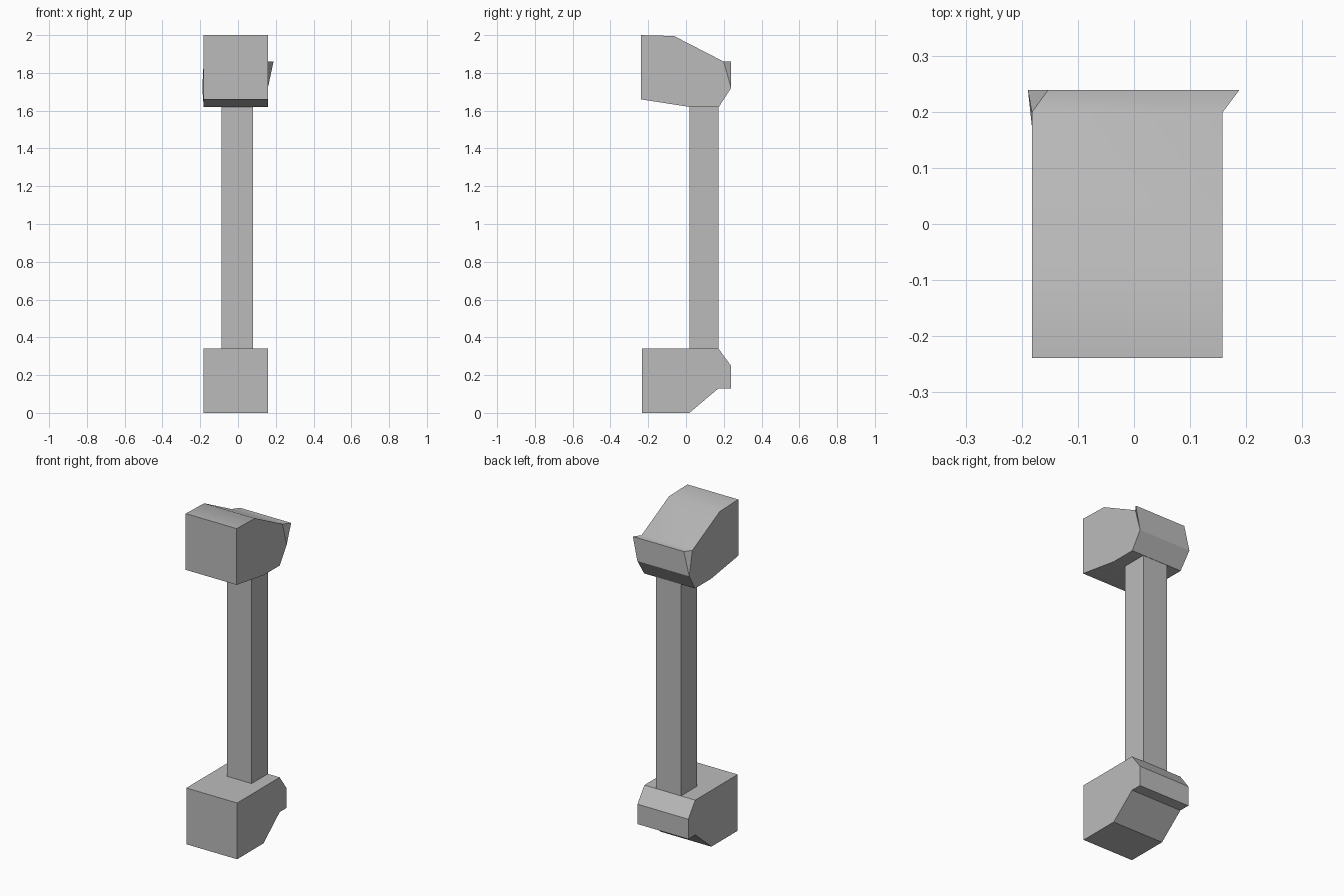
import bpy
import bmesh
import math

cube = bpy.data.objects.get("Cube")
if cube:
    bpy.data.objects.remove(cube, do_unlink=True)

grey = bpy.data.materials.new("plain grey")
grey.use_nodes = True
colour = (0.5, 0.5, 0.5, 1)
grey.diffuse_color = colour
grey.node_tree.nodes["Principled BSDF"].inputs["Base Color"].default_value = colour

X_MIN, X_MAX = -0.182, 0.158


def extrude_profile(name, profile, x_min=X_MIN, x_max=X_MAX, shifts={}, folds=()):
    """Span a (y, z) outline across x; shifts move ends, folds crease the sides."""
    bm = bmesh.new()
    ends = []
    for side, x in enumerate((x_min, x_max)):
        ends.append([bm.verts.new((x + shifts.get(i, (0, 0))[side], y, z))
                     for i, (y, z) in enumerate(profile)])
    n = len(profile)
    for i in range(n):
        j = (i + 1) % n
        bm.faces.new((ends[0][i], ends[0][j], ends[1][j], ends[1][i]))
    for ring in ends:
        cap = bm.faces.new(ring)
        for a, b in folds:
            for face in set(ring[a].link_faces) & set(ring[b].link_faces):
                if len(face.verts) > 3:
                    bmesh.utils.face_split(face, ring[a], ring[b])
    bmesh.ops.recalc_face_normals(bm, faces=bm.faces)
    mesh = bpy.data.meshes.new(name)
    bm.to_mesh(mesh)
    bm.free()
    mesh.materials.append(grey)
    obj = bpy.data.objects.new(name, mesh)
    bpy.context.collection.objects.link(obj)
    return obj


# Lower block with a bevelled rear lip and sloping underside
extrude_profile("lower_block", [
    (-0.234, 0), (0.018, 0), (0.172, 0.13), (0.238, 0.13),
    (0.238, 0.25), (0.172, 0.34), (-0.234, 0.34)])

# Square post between the blocks
extrude_profile("post", [(0.018, 0.34), (0.172, 0.34), (0.172, 1.62), (0.018, 1.62)],
                -0.087, 0.079)

# Upper block: sloped top and a rear lip skewed to one side
upper = extrude_profile("upper_block", [
    (-0.239, 1.66), (0.018, 1.62), (0.174, 1.62), (0.239, 1.72),
    (0.239, 1.86), (0.199, 1.86), (-0.063, 1.995), (-0.239, 2)],
    shifts={3: (-0.007, 0), 4: (0.029, 0.03)}, folds=[(3, 5), (2, 5)])

# Soften only the shallow bends on the sloped top
bpy.ops.object.select_all(action="DESELECT")
upper.select_set(True)
bpy.context.view_layer.objects.active = upper
bpy.ops.object.shade_smooth_by_angle(angle=math.radians(30))
